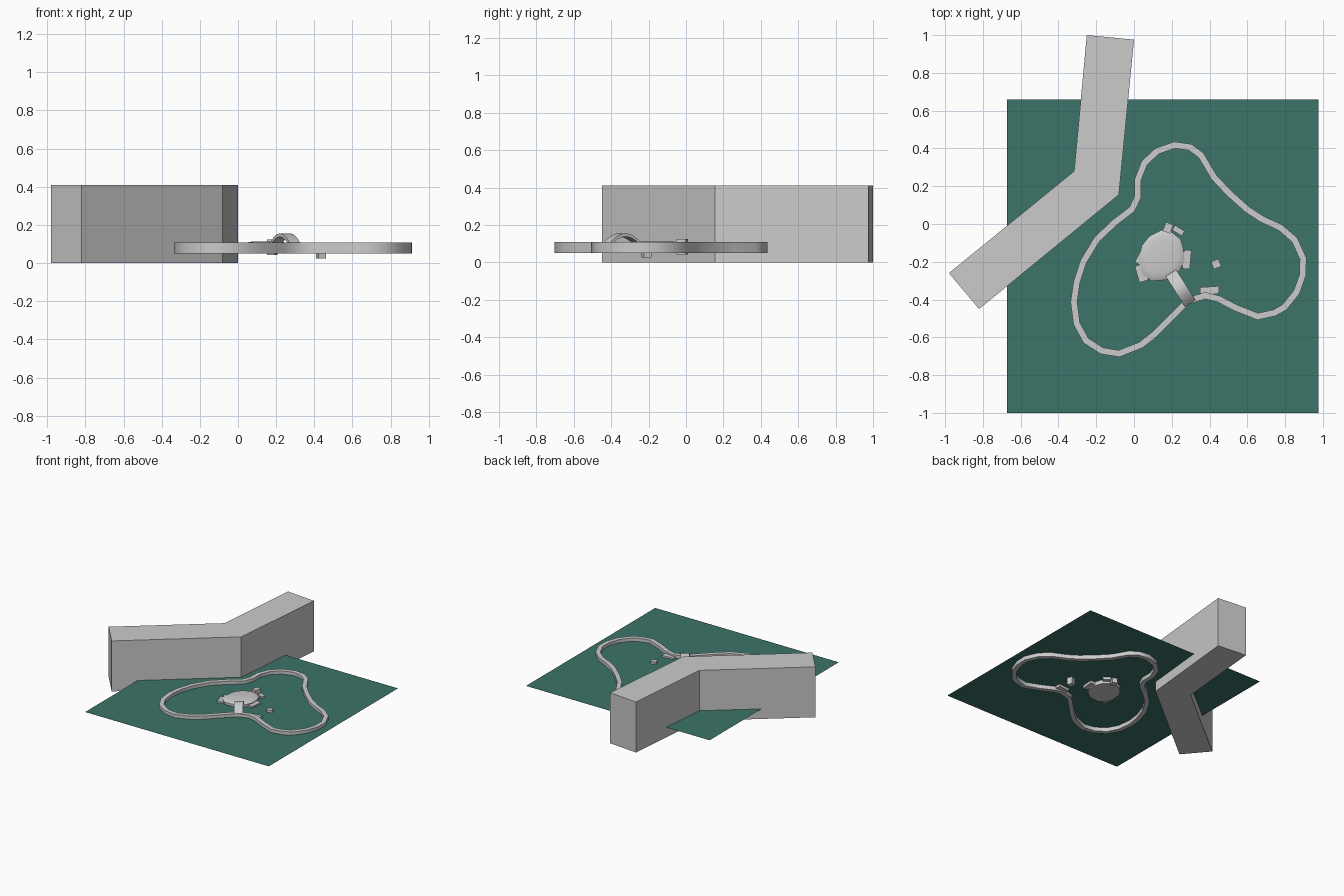
import bpy, bmesh, math
from mathutils import Vector

if "Cube" in bpy.data.objects:
    bpy.data.objects.remove(bpy.data.objects["Cube"])


def finish(name, bm, smooth=None):
    bmesh.ops.recalc_face_normals(bm, faces=bm.faces)
    me = bpy.data.meshes.new(name)
    bm.to_mesh(me)
    bm.free()
    ob = bpy.data.objects.new(name, me)
    bpy.context.collection.objects.link(ob)
    if smooth:
        bpy.ops.object.select_all(action='DESELECT')
        ob.select_set(True)
        bpy.context.view_layer.objects.active = ob
        bpy.ops.object.shade_smooth_by_angle(angle=math.radians(smooth))
    return ob


def loft(name, rings, closed=False, smooth=None):
    """Join rings of points; cap the ends, or close the loop."""
    bm = bmesh.new()
    vs = [[bm.verts.new(p) for p in r] for r in rings]
    n, m = len(vs), len(vs[0])
    for i in range(n if closed else n - 1):
        a, b = vs[i], vs[(i + 1) % n]
        for j in range(m):
            k = (j + 1) % m
            bm.faces.new((a[j], a[k], b[k], b[j]))
    if not closed:
        bm.faces.new(vs[0])
        bm.faces.new(vs[-1])
    return finish(name, bm, smooth)


def at(pts, z):
    return [(p[0], p[1], z) for p in pts]


def inset(pts, d):
    """Offset a clockwise outline inwards by d."""
    out = []
    for i, p in enumerate(pts):
        a, p, b = Vector(pts[i - 1]), Vector(p), Vector(pts[(i + 1) % len(pts)])
        n1, n2 = [Vector((e.y, -e.x)).normalized() for e in (p - a, b - p)]
        m = (n1 + n2).normalized()
        out.append(p + m * d / max(m.dot(n1), 0.5))
    return out


def block(name, x, y, sx, sy, z0, z1, deg):
    c, s = math.cos(math.radians(deg)), math.sin(math.radians(deg))
    q = [(x + c * u * sx / 2 - s * v * sy / 2, y + s * u * sx / 2 + c * v * sy / 2)
         for u, v in ((-1, -1), (-1, 1), (1, 1), (1, -1))]
    return loft(name, [at(q, z0), at(q, z1)])


# Angled building
wall = [(-0.25, 1.0), (0.0, 0.976), (-0.08, 0.155), (-0.82, -0.45), (-0.98, -0.26), (-0.317, 0.28)]
loft("angled_building", [at(wall, 0), at(wall, 0.41)])

# Green ground sheet
bm = bmesh.new()
bm.faces.new([bm.verts.new(p) for p in
              ((-0.673, -1, 0.082), (0.977, -1, 0.082), (0.977, 0.658, 0.082), (-0.673, 0.658, 0.082))])
sheet = finish("ground_sheet", bm)
mat = bpy.data.materials.new("green")
mat.diffuse_color = (0.045, 0.175, 0.14, 1)
mat.use_nodes = True
mat.node_tree.nodes["Principled BSDF"].inputs["Base Color"].default_value = mat.diffuse_color
sheet.data.materials.append(mat)

# Winding pond rim
rim = [(0.003, 0.238), (0.04, 0.333), (0.114, 0.402), (0.214, 0.436), (0.304, 0.423), (0.368, 0.376),
       (0.437, 0.259), (0.516, 0.175), (0.611, 0.09), (0.685, 0.042), (0.786, -0.005), (0.865, -0.074),
       (0.913, -0.18), (0.91, -0.275), (0.876, -0.37), (0.807, -0.455), (0.749, -0.487), (0.653, -0.508),
       (0.532, -0.46), (0.442, -0.413), (0.378, -0.397), (0.294, -0.423), (0.241, -0.476),
       (0.188, -0.529), (0.119, -0.598), (0.045, -0.656), (-0.077, -0.704), (-0.177, -0.688),
       (-0.267, -0.63), (-0.32, -0.534), (-0.336, -0.413), (-0.32, -0.302), (-0.283, -0.19),
       (-0.209, -0.069), (-0.114, 0.021), (-0.024, 0.09), (0.003, 0.148)]
inner = inset(rim, 0.035)
loft("pond_rim", [at(rim, 0.05), at(rim, 0.108), at(inner, 0.108), at(inner, 0.05)], True, 35)

# Gently domed island
isle = [(0.146, -0.032), (0.198, -0.042), (0.246, -0.079), (0.262, -0.132), (0.267, -0.196), (0.241, -0.249),
        (0.177, -0.296), (0.093, -0.302), (0.045, -0.265), (0.029, -0.196), (0.04, -0.116), (0.082, -0.063)]
loft("island", [at(isle, 0.05), at(isle, 0.1), at(inset(isle, 0.012), 0.107),
                at(inset(isle, 0.04), 0.112)], False, 40)

# Arched footbridge
start, end = Vector((0.196, -0.26)), Vector((0.297, -0.42))
run = end - start
side = Vector((run.y, -run.x)).normalized() * 0.033
rings = []
for i in range(13):
    t = i / 12
    p = start + run * t
    z = 0.108 + 0.047 * (1 - (2 * t - 1) ** 2)
    l, r = p + side, p - side
    rings.append([(l.x, l.y, z), (r.x, r.y, z), (r.x, r.y, z - 0.018), (l.x, l.y, z - 0.018)])
loft("footbridge", rings, False, 35)

# Stepping slabs and stones
for s in ((0.235, -0.035, 0.06, 0.03, -32), (0.28, -0.188, 0.04, 0.1, -5), (0.04, -0.17, 0.035, 0.09, -28),
          (0.04, -0.26, 0.05, 0.09, 16), (0.4, -0.352, 0.1, 0.04, 4)):
    block("shore_slab", *s[:4], 0.06, 0.095, s[4])
block("island_stone", 0.18, -0.02, 0.042, 0.05, 0.042, 0.125, -20)
block("pond_stone", 0.435, -0.212, 0.042, 0.042, 0.025, 0.1, 20)
